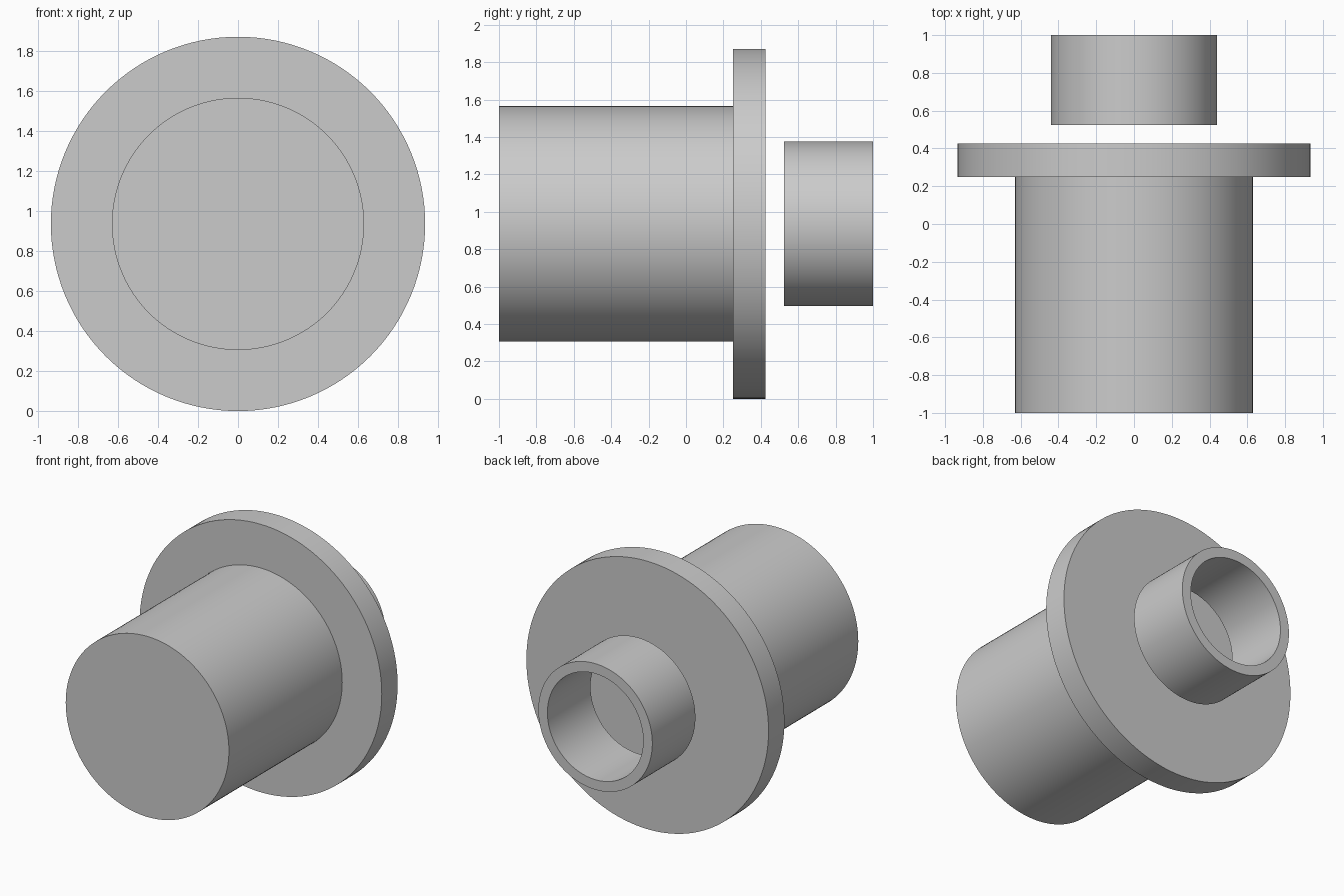
import bpy
import math

cube = bpy.data.objects.get("Cube")
if cube:
    bpy.data.objects.remove(cube, do_unlink=True)

AXIS_Z = 0.935
SIDES = 128

grey = bpy.data.materials.new("plain grey")
grey.use_nodes = True
colour = (0.6, 0.6, 0.6, 1)
grey.diffuse_color = colour
grey.node_tree.nodes["Principled BSDF"].inputs["Base Color"].default_value = colour


def cylinder(name, radius, y0, y1):
    """Round solid lying along y."""
    bpy.ops.mesh.primitive_cylinder_add(
        vertices=SIDES, radius=radius, depth=y1 - y0,
        location=(0, (y0 + y1) / 2, AXIS_Z), rotation=(math.pi / 2, 0, 0))
    obj = bpy.context.object
    obj.name = name
    obj.data.materials.append(grey)
    bpy.ops.object.shade_smooth_by_angle(angle=math.radians(30))
    return obj


def tube(name, outer, inner, y0, y1):
    """Open ring lying along y, with a rectangular wall section."""
    section = [(outer, y0), (outer, y1), (inner, y1), (inner, y0)]
    verts, faces = [], []
    n = len(section)
    for i in range(SIDES):
        a = 2 * math.pi * i / SIDES
        verts += [(r * math.cos(a), y, AXIS_Z + r * math.sin(a)) for r, y in section]
        j = (i + 1) % SIDES
        for k in range(n):
            m = (k + 1) % n
            faces.append((i * n + k, i * n + m, j * n + m, j * n + k))
    mesh = bpy.data.meshes.new(name)
    mesh.from_pydata(verts, [], faces)
    mesh.materials.append(grey)
    obj = bpy.data.objects.new(name, mesh)
    bpy.context.collection.objects.link(obj)
    bpy.ops.object.select_all(action="DESELECT")
    obj.select_set(True)
    bpy.context.view_layer.objects.active = obj
    # Make the walls face outwards
    bpy.ops.object.mode_set(mode="EDIT")
    bpy.ops.mesh.select_all(action="SELECT")
    bpy.ops.mesh.normals_make_consistent(inside=False)
    bpy.ops.object.mode_set(mode="OBJECT")
    bpy.ops.object.shade_smooth_by_angle(angle=math.radians(30))
    return obj


# Solid barrel, wide flange, and a separate ring behind it
cylinder("barrel", 0.63, -1.0, 0.25)
cylinder("flange", 0.935, 0.25, 0.425)
tube("rear_ring", 0.44, 0.37, 0.525, 1.0)
